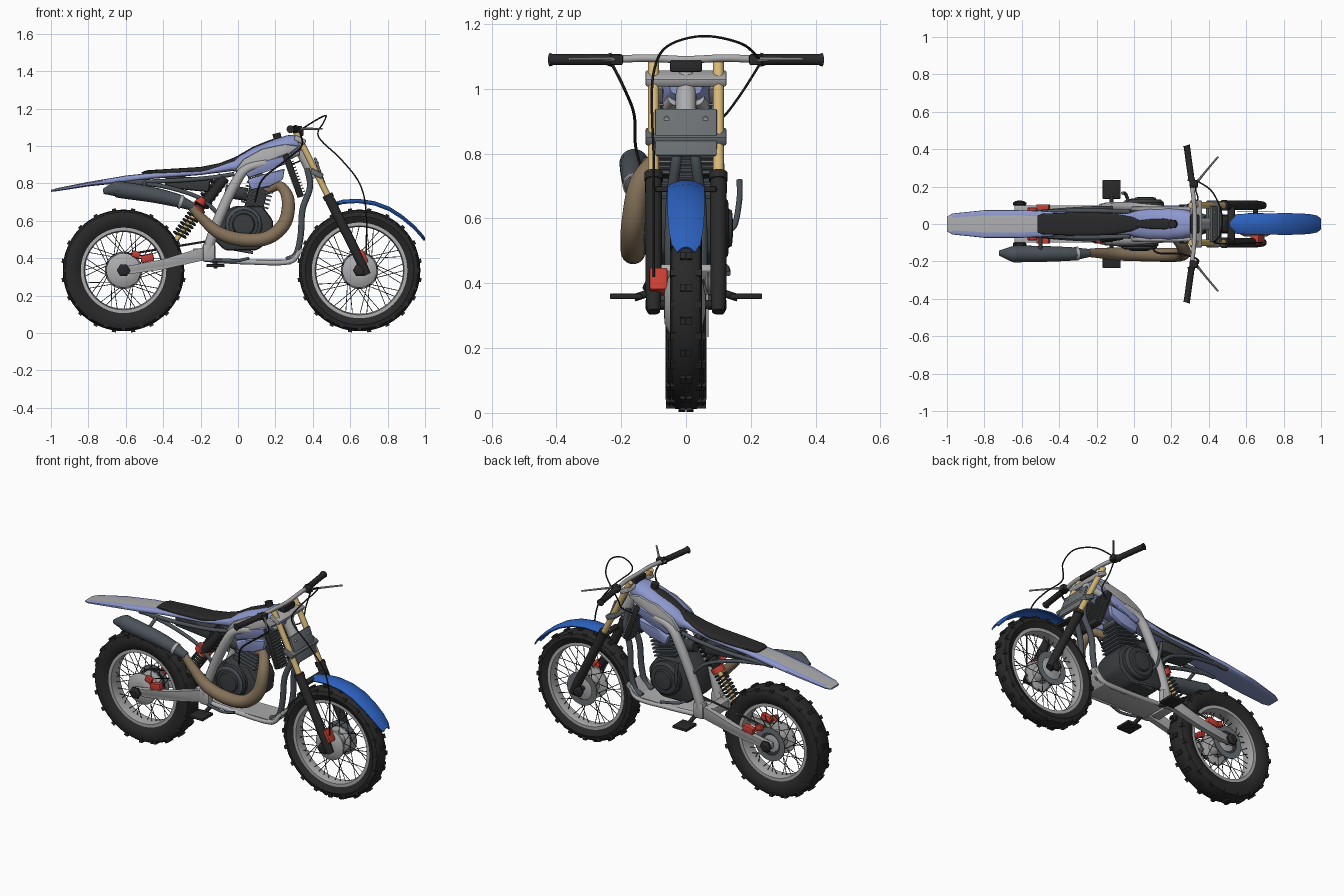
import bpy, bmesh, math
from mathutils import Vector, Matrix

if "Cube" in bpy.data.objects:
    bpy.data.objects.remove(bpy.data.objects["Cube"], do_unlink=True)


def material(name, *rgb):
    m = bpy.data.materials.new(name)
    m.use_nodes = True
    m.diffuse_color = (*rgb, 1)
    m.node_tree.nodes["Principled BSDF"].inputs["Base Color"].default_value = (*rgb, 1)
    return m


black = material("rubber black", .022, .022, .023)
slate = material("slate", .07, .085, .10)
dark = material("engine charcoal", .042, .045, .048)
silver = material("silver", .42, .42, .43)
grey = material("panel grey", .15, .165, .175)
lilac = material("lilac", .27, .32, .62)
blue = material("blue", .025, .12, .52)
gold = material("fork gold", .68, .48, .19)
brown = material("pipe brown", .23, .165, .10)
red = material("red", .58, .05, .035)


def finish(name, bm, mats, mirror=False, rule=None):
    bmesh.ops.remove_doubles(bm, verts=bm.verts, dist=1e-5)
    if mirror:
        copy = bmesh.ops.duplicate(bm, geom=bm.verts[:] + bm.edges[:] + bm.faces[:])
        for v in copy["geom"]:
            if isinstance(v, bmesh.types.BMVert):
                v.co.y *= -1
    bmesh.ops.recalc_face_normals(bm, faces=bm.faces)
    for f in bm.faces:
        f.smooth = True
        if rule:
            f.material_index = int(rule(f.calc_center_median(), f.normal))
    for e in bm.edges:
        e.smooth = len(e.link_faces) == 2 and e.calc_face_angle(0) < .6
    me = bpy.data.meshes.new(name)
    bm.to_mesh(me)
    bm.free()
    for m in (mats if isinstance(mats, list) else [mats]):
        me.materials.append(m)
    ob = bpy.data.objects.new(name, me)
    bpy.context.collection.objects.link(ob)
    return ob


def skin(bm, rings, caps=True):
    rows = [[bm.verts.new(p) for p in ring] for ring in rings]
    n = len(rows[0])
    for a, b in zip(rows, rows[1:]):
        for i in range(n):
            bm.faces.new((a[i], a[(i + 1) % n], b[(i + 1) % n], b[i]))
    if caps:
        bm.faces.new(rows[0][::-1])
        bm.faces.new(rows[-1])


def add_tube(bm, pts, r, sides=12, steps=6):
    rs = r if isinstance(r, list) else [r] * len(pts)
    p = [Vector((*c, q)) for c, q in zip(pts, rs)]
    if steps > 1 and len(p) > 2:
        e, p2 = [2 * p[0] - p[1]] + p + [2 * p[-1] - p[-2]], []
        for a, b, c, d in zip(e, e[1:], e[2:], e[3:]):
            for k in range(steps):
                t = k / steps
                p2.append((2 * b + (c - a) * t + (2 * a - 5 * b + 4 * c - d) * t * t
                           + (3 * b - a - 3 * c + d) * t ** 3) / 2)
        p = p2 + [p[-1]]
    u, rings = None, []
    for i, q in enumerate(p):
        t = (p[min(i + 1, len(p) - 1)] - p[max(i - 1, 0)]).to_3d().normalized()
        u = t.orthogonal().normalized() if u is None else (u - t * u.dot(t)).normalized()
        v = t.cross(u)
        rings.append([q.to_3d() + q.w * (u * math.cos(a) + v * math.sin(a))
                      for a in (math.tau * k / sides for k in range(sides))])
    skin(bm, rings)


def tube(name, pts, r, mat, mirror=False, sides=12, steps=6):
    bm = bmesh.new()
    add_tube(bm, pts, r, sides, steps)
    return finish(name, bm, mat, mirror)


def add_box(bm, c, s, tilt=0, extra=None):
    m = Matrix.Translation(c) @ Matrix.Rotation(math.radians(tilt), 4, 'Y') @ Matrix.Diagonal((*s, 1))
    bmesh.ops.create_cube(bm, size=1, matrix=extra @ m if extra else m)


def box(name, c, s, mat, tilt=0, mirror=False, bevel=.006):
    bm = bmesh.new()
    add_box(bm, c, s, tilt)
    bmesh.ops.bevel(bm, geom=bm.edges[:], offset=min(bevel, min(s) / 3), segments=2, affect='EDGES', profile=.5)
    return finish(name, bm, mat, mirror)


def lathe(name, x, z, profile, mat, mirror=False, n=48):
    bm = bmesh.new()
    skin(bm, [[(x + r * math.cos(a), y, z + r * math.sin(a)) for a in (math.tau * k / n for k in range(n))]
              for r, y in profile], caps=profile[0] != profile[-1])
    return finish(name, bm, mat, mirror)


def prism(name, outline, y0, y1, mat, mirror=False, bevel=.008):
    bm = bmesh.new()
    skin(bm, [[(x, y, z) for x, z in outline] for y in (y0, y1)])
    bmesh.ops.bevel(bm, geom=bm.edges[:], offset=bevel, segments=2, affect='EDGES', profile=.5, clamp_overlap=True)
    return finish(name, bm, mat, mirror)


def loft(name, sections, mats, rule=None, power=.6, n=28):
    def shape(v):
        return math.copysign(abs(v) ** power, v)
    bm = bmesh.new()
    skin(bm, [[(x, w * shape(math.cos(a)), (lo + hi) / 2 + (hi - lo) / 2 * shape(math.sin(a)))
               for a in (math.tau * k / n for k in range(n))] for x, lo, hi, w in sections])
    return finish(name, bm, mats, rule=rule)


# Wheels: tyre, knobs, rim, spokes, hub and brake disc
AXLE = .335
for end, x, inner, wide in (("rear", -.612, .225, .064), ("front", .65, .252, .05)):
    half = [(inner, wide * .62), (inner + .025, wide * .9), (.29, wide), (.312, wide * .85), (.323, wide * .5)]
    ring = half + [(.325, 0)] + [(r, -y) for r, y in half[::-1]] + half[:1]
    lathe(end + "_tyre", x, AXLE, ring, black, n=64)
    bm = bmesh.new()
    for k in range(40):
        turn = Matrix.Translation((x, 0, AXLE)) @ Matrix.Rotation(math.tau * k / 40, 4, 'Y')
        for y in ((-.2, .2) if k % 2 else (-.8, .8)):
            add_box(bm, (0, y * wide, .323 if k % 2 else .31), (.022, wide * .34, .022), 0, turn)
    finish(end + "_tyre_knobs", bm, black)
    w = wide * .66
    lathe(end + "_rim", x, AXLE, [(inner + .006, -w), (inner - .014, -w), (inner - .02, 0), (inner - .014, w),
                                  (inner + .006, w), (inner + .006, -w)], silver, n=64)
    bm = bmesh.new()
    for k in range(40):
        a, b = math.tau * k / 40, math.tau * (k + (5 if k // 2 % 2 else -5)) / 40
        add_tube(bm, [(x + .07 * math.cos(b), .045 * (-1) ** k, AXLE + .07 * math.sin(b)),
                      (x + (inner - .012) * math.cos(a), 0, AXLE + (inner - .012) * math.sin(a))], .002, 5)
    finish(end + "_spokes", bm, dark)
    lathe(end + "_hub", x, AXLE, [(.03, -.068), (.06, -.066), (.092, -.05), (.092, -.04), (.05, -.03), (.05, .03),
                                  (.075, .04), (.075, .05), (.03, .06)], silver)
    lathe(end + "_brake_disc", x, AXLE, [(.065, .066), (.1, .066), (.1, .07), (.065, .07), (.065, .066)], grey)
    lathe(end + "_axle", x, AXLE, [(.014, -.125), (.014, .125)], black, n=16)
    lathe(end + "_axle_block", x, AXLE, [(.03, .098), (.036, .104), (.036, .114), (.02, .124)], black, True, 6)

# Front fork and steering
def fork(t, y=.1, dx=0):
    return (.305 + .375 * t + dx, y, 1.085 - .75 * t)


tube("fork_upper_tubes", [fork(0), fork(.55)], .017, gold, True, 20)
tube("fork_lower_legs", [fork(.48), fork(.5), fork(.94), fork(1.03)], [.022, .026, .025, .02], black, True, 20, 1)
tube("fork_collars", [fork(.46), fork(.49)], .029, black, True, 20)
tube("steering_head", [fork(.06, 0, -.02), fork(.34, 0, -.02)], .032, silver, sides=20)
box("upper_clamp", fork(.07, 0), (.065, .25, .028), silver, 26.6)
box("lower_clamp", fork(.31, 0), (.07, .25, .03), grey, 26.6)
box("number_plate", (.437, 0, .865), (.014, .19, .155), grey, -20)
tube("plate_bolts", [(.42, .06, .91), (.432, .06, .906)], .008, silver, True)
box("front_caliper", (.66, -.085, .405), (.05, .055, .075), red, -26)

# Handlebar, grips, levers and cables
tube("handlebar", [(.305, -.24, 1.09), (.32, -.12, 1.095), (.325, 0, 1.09), (.32, .12, 1.095), (.305, .24, 1.09)],
     .012, silver)
box("handlebar_pad", (.325, 0, 1.07), (.05, .1, .035), black)
tube("grips", [(.307, .23, 1.09), (.306, .245, 1.09), (.283, .41, 1.09), (.28, .42, 1.09)],
     [.022, .017, .017, .021], black, True, 16, 1)
box("lever_mounts", (.32, .215, 1.09), (.045, .04, .034), black, mirror=True)
tube("levers", [(.33, .215, 1.09), (.37, .265, 1.092), (.45, .36, 1.092)], [.008, .006, .005], silver, True, 8)
tube("brake_cable", [(.34, .23, 1.09), (.42, .17, 1.14), (.47, .05, 1.163), (.46, -.06, 1.13), (.43, -.1, 1.05),
                     (.55, -.105, .93), (.65, -.1, .8), (.685, -.1, .65), (.685, -.1, .42)], .004, black, sides=6)
tube("clutch_cable", [(.33, -.23, 1.08), (.34, -.19, 1.0), (.25, -.16, .92), (.13, -.155, .82), (.09, -.12, .7)],
     .005, black, sides=6)
tube("throttle_cable", [(.33, .23, 1.08), (.33, .18, 1.0), (.34, .13, .93), (.28, .1, .9)], .004, black, sides=6)

# Front mudguard: arched sheet
bm = bmesh.new()
rows = []
for x, z, w in ((.5, .695, .045), (.56, .713, .054), (.64, .718, .056), (.73, .705, .057), (.81, .675, .058),
                (.88, .63, .057), (.94, .58, .053), (.98, .537, .045), (1.0, .512, .028)):
    rows.append([bm.verts.new((x, w * k / 5, z - .016 * (k / 5) ** 2)) for k in range(-5, 6)])
for a, b in zip(rows, rows[1:]):
    for i in range(10):
        bm.faces.new((a[i], b[i], b[i + 1], a[i + 1]))
thick = finish("front_mudguard", bm, blue).modifiers.new("thickness", 'SOLIDIFY')
thick.thickness = .008
box("mudguard_bracket", (.52, 0, .69), (.04, .19, .018), black)

# Bodywork: tail, seat, tank and shrouds
loft("tail_fender", [(-1, .755, .765, .04), (-.97, .758, .774, .056), (-.8, .784, .808, .074), (-.6, .805, .842, .074),
                     (-.45, .825, .858, .066), (-.2, .845, .872, .06), (0, .87, .93, .055)],
     [lilac, silver], lambda c, n: c.x < -.5 and abs(c.y) < .043 and n.z > .7)
loft("seat", [(-.515, .853, .86, .045), (-.49, .85, .87, .055), (-.35, .85, .879, .061), (-.2, .855, .888, .061),
              (-.1, .865, .908, .056), (-.03, .88, .935, .042), (.03, .91, .962, .03)], black)
loft("fuel_tank", [(-.05, .87, .9, .05), (0, .86, .942, .068), (.08, .86, .99, .085), (.18, .88, 1.03, .09),
                   (.26, .91, 1.057, .08), (.31, .95, 1.06, .068), (.345, .98, 1.035, .05)], lilac, power=.75)
loft("tank_strip", [(.0, .93, .95, .015), (.08, .97, .996, .026), (.16, .99, 1.029, .03), (.225, 1.0, 1.05, .024)], black)
tube("fuel_cap", [(.215, 0, 1.03), (.205, 0, 1.068)], .022, black, sides=20)
prism("side_panels", [(-.02, .865), (.03, .93), (.13, .985), (.25, 1.01), (.33, 1.0), (.27, .955), (.15, .925),
                      (.06, .87)], .07, .094, silver, True)
prism("upper_shrouds", [(.03, .86), (.15, .92), (.29, .965), (.27, .91), (.16, .865), (.06, .83)], .078, .1, lilac, True)
prism("lower_shrouds", [(.05, .82), (.14, .85), (.25, .88), (.24, .82), (.17, .785), (.07, .765)], .07, .1, lilac, True)

# Radiators with cooling fins
bm = bmesh.new()
for k in range(14):
    add_box(bm, (.34 - .006 * k, .062, .735 + .016 * k), (.05, .08, .006), -20)
finish("radiator_fins", bm, grey, True)
box("radiators", (.295, .062, .84), (.034, .085, .24), black, -20, True)

# Frame, subframe, skid plate and footpegs
tube("frame_spars", [(.32, .035, .97), (.2, .07, .92), (.05, .085, .88), (-.02, .09, .79), (-.1, .09, .62),
                     (-.155, .085, .46), (-.15, .08, .39)], [.022, .024, .025, .028, .028, .028, .024], silver, True)
tube("down_tubes", [(.37, .02, .88), (.385, .03, .78), (.345, .045, .66), (.335, .05, .52), (.31, .05, .42),
                    (.26, .05, .39)], .017, slate, True)
tube("lower_rails", [(-.15, .075, .39), (.05, .075, .38), (.27, .075, .38), (.33, .065, .44)], .014, silver, True)
prism("skid_plate", [(-.14, .372), (.28, .366), (.35, .44), (.34, .46), (.27, .39), (-.14, .392)], -.08, .08, silver, bevel=.003)
tube("subframe_upper", [(-.02, .065, .85), (-.15, .07, .83), (-.35, .07, .815), (-.62, .055, .805)], .012, slate, True)
tube("subframe_lower", [(-.1, .085, .63), (-.2, .085, .72), (-.38, .075, .78), (-.55, .06, .805)], .011, slate, True)
box("airbox", (-.27, 0, .8), (.24, .11, .07), dark, 6, bevel=.015)
box("pivot_plates", (-.155, .085, .43), (.07, .05, .1), silver, mirror=True, bevel=.015)
box("footpegs", (-.12, .185, .36), (.095, .1, .016), black, mirror=True, bevel=.003)
tube("footpeg_arms", [(-.12, .07, .385), (-.12, .16, .355)], .012, black, True)

# Swingarm, rear brake and chain
prism("swingarm", [(-.13, .465), (-.2, .455), (-.4, .395), (-.58, .36), (-.64, .355), (-.64, .318), (-.56, .318),
                   (-.4, .34), (-.2, .385), (-.13, .395)], .068, .1, silver, True)
box("swingarm_bridge", (-.21, 0, .425), (.06, .15, .055), silver)
box("rear_calipers", (-.485, .088, .4), (.07, .035, .04), red, -12, True)
box("rear_brake_bracket", (-.545, .075, .42), (.045, .025, .035), red, 20, True)
lathe("rear_sprocket", -.612, AXLE, [(.05, .052), (.082, .052), (.082, .057), (.05, .057), (.05, .052)], dark)
tube("chain_runs", [(-.612, .055, .417), (-.11, .055, .5)], .006, dark, sides=6)

# Rear shock
def shock(t):
    return Vector((-.08, 0, .84)).lerp(Vector((-.33, 0, .5)), t)


axis = (shock(1) - shock(0)).normalized()
side = Vector((0, 1, 0))
tube("shock_body", [shock(0), shock(.5)], .026, dark)
tube("shock_shaft", [shock(.4), shock(1)], .014, gold)
tube("shock_collar", [shock(.5), shock(.58)], .038, red, sides=20)
for label, start, span, mat in (("upper", .02, .47, black), ("lower", .6, .35, dark)):
    coil = [shock(start + span * k / 84) + .034 * (side * math.cos(k * math.tau / 12)
            + axis.cross(side) * math.sin(k * math.tau / 12)) for k in range(85)]
    tube(label + "_spring", coil, .009 if label == "upper" else .006, mat, sides=6, steps=1)
tube("shock_reservoir", [(-.07, -.06, .83), (-.17, -.075, .7)], .026, black, sides=16)
tube("reservoir_band", [(-.185, -.075, .72), (-.205, -.077, .69)], .028, red, sides=16)

# Engine
prism("crankcase", [(-.13, .5), (-.1, .63), (-.02, .68), (.13, .68), (.19, .6), (.18, .5), (.1, .44), (-.07, .44)],
      -.095, .095, dark, bevel=.02)
cover = [(.1, .09), (.1, .115), (.085, .13), (.06, .132), (.055, .142), (.02, .145)]
lathe("left_engine_cover", .06, .57, cover, dark)
lathe("right_engine_cover", .03, .58, [(r, -y) for r, y in cover], dark)
lathe("right_cover_ring", .03, .58, [(.092, -.118), (.092, -.13), (.08, -.136), (.075, -.118), (.092, -.118)], slate)
box("cylinder", (.1, 0, .73), (.1, .11, .2), dark, 15)
bm = bmesh.new()
for k in range(7):
    add_box(bm, (.09 + .006 * k, 0, .685 + .021 * k), (.15, .15, .009), 15)
finish("cylinder_fins", bm, slate)
box("cylinder_head", (.137, 0, .835), (.09, .1, .03), slate, 15)
tube("carburettor", [(.05, 0, .74), (-.07, 0, .76)], .035, dark, sides=16)
tube("kick_lever", [(-.03, .12, .56), (-.04, .15, .58), (-.05, .165, .66), (-.06, .165, .72)], .009, slate)
tube("gear_lever", [(-.06, .1, .46), (-.03, .125, .45), (.08, .13, .43)], .008, slate)
tube("brake_pedal", [(-.14, -.1, .39), (-.02, -.125, .385), (.06, -.12, .4)], .008, slate)

# Exhaust
tube("exhaust_pipe", [(.15, -.04, .76), (.225, -.08, .785), (.268, -.14, .71), (.25, -.162, .59), (.16, -.165, .51),
                      (.03, -.162, .498), (-.1, -.16, .535), (-.2, -.155, .62), (-.26, -.155, .685)],
     [.022, .026, .034, .037, .037, .037, .034, .026, .02], brown, sides=18)
tube("silencer", [(-.24, -.155, .675), (-.29, -.158, .695), (-.33, -.16, .71), (-.46, -.16, .74), (-.62, -.16, .765),
                  (-.65, -.16, .77), (-.72, -.155, .757)], [.022, .03, .036, .042, .045, .042, .014], slate, sides=20)
tube("silencer_band", [(-.3, -.158, .699), (-.315, -.159, .704)], .037, silver, sides=20)
tube("silencer_bracket", [(-.5, -.15, .765), (-.5, -.06, .81)], .01, slate)
